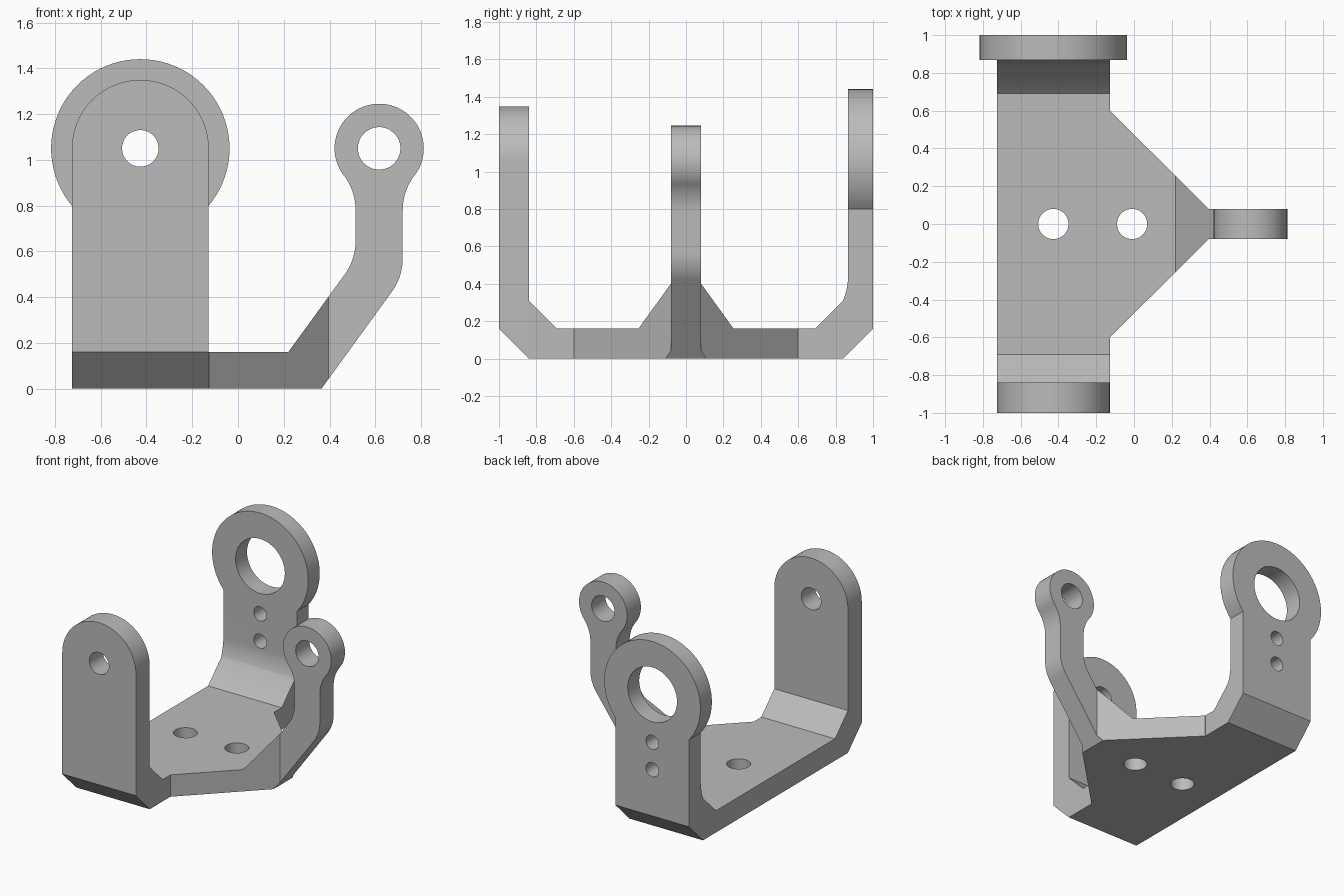
import bpy, bmesh
from math import sin, cos, radians, pi

cube = bpy.data.objects.get("Cube")
if cube:
    bpy.data.objects.remove(cube, do_unlink=True)

grey = bpy.data.materials.new("plain_grey")
grey.use_nodes = True
COLOUR = (0.5, 0.5, 0.5, 1)
grey.diffuse_color = COLOUR
grey.node_tree.nodes["Principled BSDF"].inputs["Base Color"].default_value = COLOUR


def arc(cx, cy, r, start, end, n=10):
    angles = [radians(start + (end - start) * i / n) for i in range(n + 1)]
    return [(cx + r * cos(a), cy + r * sin(a)) for a in angles]


def circle(cx, cy, r, n=64):
    return arc(cx, cy, r, 0, 360, n)[:-1]


def prism(name, outline, axis, low, high):
    """Extrude a closed 2D outline along one axis."""
    place = {"x": lambda p, d: (d, p[0], p[1]),
             "y": lambda p, d: (p[0], d, p[1]),
             "z": lambda p, d: (p[0], p[1], d)}[axis]
    bm = bmesh.new()
    face = bm.faces.new([bm.verts.new(place(p, low)) for p in outline])
    ext = bmesh.ops.extrude_face_region(bm, geom=[face])
    shift = place((0, 0), high - low)
    bmesh.ops.translate(bm, vec=shift,
                        verts=[v for v in ext["geom"] if isinstance(v, bmesh.types.BMVert)])
    bmesh.ops.recalc_face_normals(bm, faces=bm.faces)
    mesh = bpy.data.meshes.new(name)
    bm.to_mesh(mesh)
    bm.free()
    mesh.materials.append(grey)
    obj = bpy.data.objects.new(name, mesh)
    bpy.context.collection.objects.link(obj)
    return obj


def combine(obj, other, operation):
    """Apply a boolean and discard the second solid."""
    mod = obj.modifiers.new("combine", "BOOLEAN")
    mod.operation, mod.solver, mod.object = operation, "EXACT", other
    graph = bpy.context.evaluated_depsgraph_get()
    graph.update()
    mesh = bpy.data.meshes.new_from_object(obj.evaluated_get(graph))
    obj.modifiers.clear()
    obj.data = mesh
    bpy.data.objects.remove(other, do_unlink=True)


AX, AZ = -0.427, 1.05       # pivot axis of the two uprights
WALL = 0.299                # half width of the uprights
RX = 0.617                  # pivot of the side arm

# U-shaped frame: folded side profile trimmed to a rounded-top outline
u_profile = [(-1, 1.6), (-1, 0.16), (-0.84, 0), (0.84, 0), (1, 0.16), (1, 1.6), (0.867, 1.6)]
u_profile += arc(0.491, 0.45, 0.376, 0, -22)
u_profile += [(0.69, 0.16), (-0.69, 0.16), (-0.84, 0.31), (-0.84, 1.6)]
bracket = prism("bracket", u_profile, "x", -0.9, 0)
upright = [(AX - WALL, -0.1), (AX + WALL, -0.1)] + arc(AX, AZ, WALL, 0, 180, 48)
combine(bracket, prism("upright_outline", upright, "y", -1.1, 1.1), "INTERSECT")

# Large ring on the back upright
combine(bracket, prism("back_ring", circle(AX, AZ, 0.39, 80), "y", 0.867, 1), "UNION")

# Tapering deck that bends up into the side arm
arm = [(-0.3, 0), (0.365, 0)]
arm += arc(0.47, 0.57, 0.25, -36, 0)
arm += arc(RX + 0.353, 0.78, 0.25, 180, 142.6)
arm += arc(RX, AZ, 0.195, -37.4, 217.4, 48)[1:-1]
arm += arc(RX - 0.353, 0.78, 0.25, 37.4, 0)
arm += arc(0.264, 0.646, 0.25, 0, -36)
arm += [(0.22, 0.16), (-0.3, 0.16)]
side_arm = prism("side_arm", arm, "y", -0.7, 0.7)
half = [(-0.3, 0.6), (-0.127, 0.6), (0.395, 0.08), (0.9, 0.08)]
plan = half + [(x, -y) for x, y in reversed(half)]
combine(side_arm, prism("deck_plan", plan, "z", -0.1, 1.5), "INTERSECT")
combine(bracket, side_arm, "UNION")

# Bored holes
holes = [("y", AX, AZ, 0.08, -1.1, -0.5),       # front pivot
         ("y", AX, AZ, 0.2, 0.5, 1.1),          # back bearing
         ("y", AX, 0.70, 0.052, 0.5, 1.1),      # back screws
         ("y", AX, 0.50, 0.052, 0.5, 1.1),
         ("y", RX, AZ, 0.093, -0.3, 0.3),       # arm pivot
         ("z", AX, 0, 0.08, -0.1, 0.3),         # deck screws
         ("z", -0.01, 0, 0.08, -0.1, 0.3)]
for axis, u, v, r, low, high in holes:
    combine(bracket, prism("hole", circle(u, v, r, 48), axis, low, high), "DIFFERENCE")

bpy.context.view_layer.objects.active = bracket
bracket.select_set(True)
bpy.ops.object.shade_smooth_by_angle(angle=radians(30))
